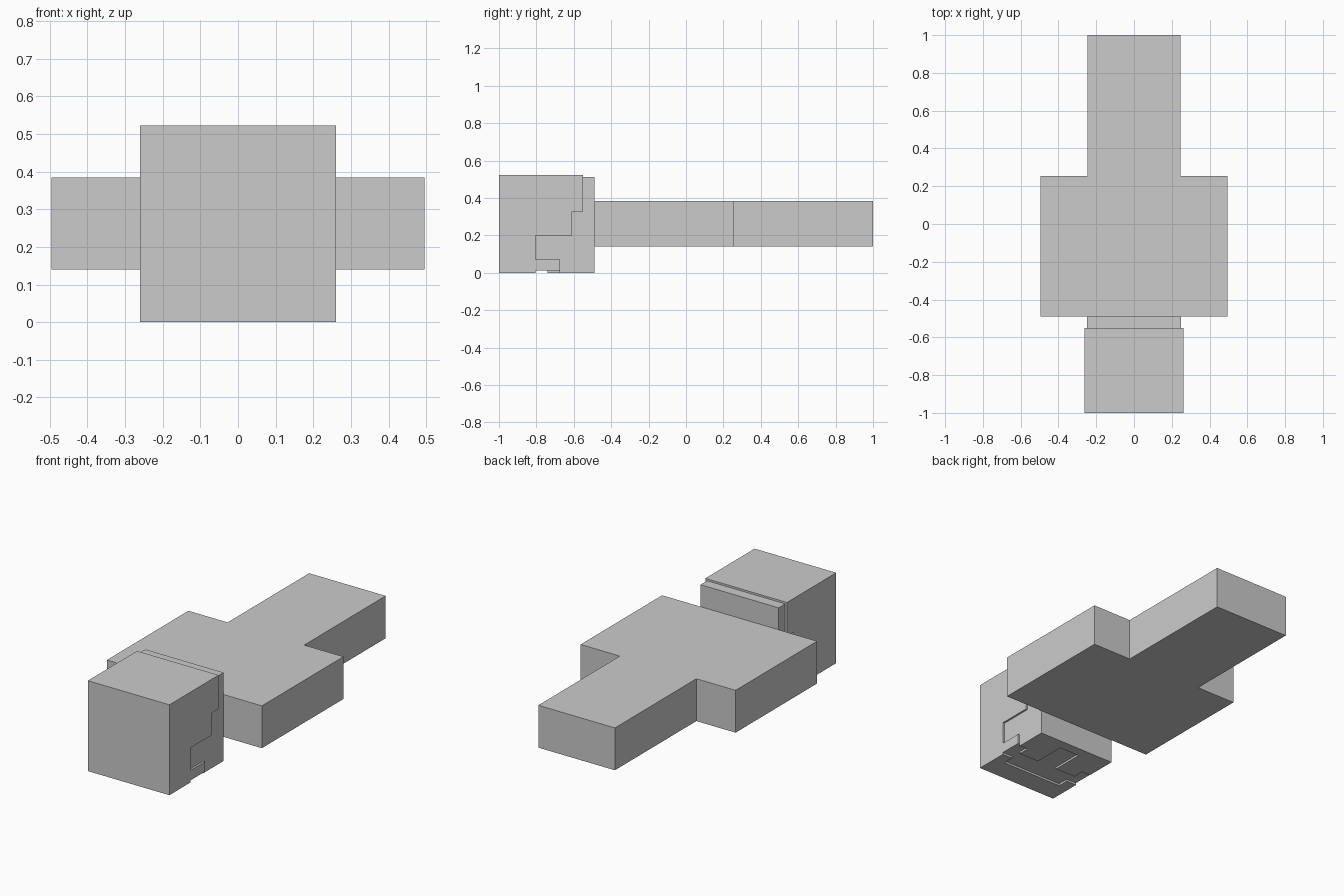
import bpy
import bmesh

if "Cube" in bpy.data.objects:
    bpy.data.objects.remove(bpy.data.objects["Cube"])


def prism(name, outline, axis, low, high):
    """Extrude a closed 2D outline along x (outline in y,z) or z (outline in x,y)."""
    bm = bmesh.new()
    if axis == 'x':
        verts = [bm.verts.new((low, a, b)) for a, b in outline]
        shift = (high - low, 0, 0)
    else:
        verts = [bm.verts.new((a, b, low)) for a, b in outline]
        shift = (0, 0, high - low)
    face = bm.faces.new(verts)
    ext = bmesh.ops.extrude_face_region(bm, geom=[face], use_keep_orig=True)
    moved = [g for g in ext['geom'] if isinstance(g, bmesh.types.BMVert)]
    bmesh.ops.translate(bm, verts=moved, vec=shift)
    bmesh.ops.recalc_face_normals(bm, faces=bm.faces)
    mesh = bpy.data.meshes.new(name)
    bm.to_mesh(mesh)
    bm.free()
    obj = bpy.data.objects.new(name, mesh)
    bpy.context.collection.objects.link(obj)
    return obj


def box(name, x0, x1, y0, y1, z0, z1):
    return prism(name, [(x0, y0), (x1, y0), (x1, y1), (x0, y1)], 'z', z0, z1)


# Flat body: wide upper part with narrower lower part, one clean outline
half = [(0.245, 1.0), (0.245, 0.255), (0.496, 0.255), (0.496, -0.49)]
prism("body", half + [(-x, y) for x, y in reversed(half)], 'z', 0.14, 0.385)

# Inner head block
S, I, T = 0.261, 0.25, 0.012          # shell half width, head half width, base gap
box("head", -I, I, -0.988, -0.49, T, 0.512)

# Stepped side panels of the outer head layer
side = [(-1.0, 0), (-0.805, 0), (-0.805, T), (-0.675, T), (-0.675, 0.07),
        (-0.805, 0.07), (-0.805, 0.2), (-0.61, 0.2), (-0.61, 0.328),
        (-0.55, 0.328), (-0.55, 0.523), (-1.0, 0.523)]
prism("right_side_panel", side, 'x', I, S)
prism("left_side_panel", side, 'x', -S, -I)

# Top and front panels
box("top_panel", -I, I, -1.0, -0.55, 0.512, 0.523)
box("front_panel", -I, I, -1.0, -0.988, 0, 0.512)

# Bottom panel with a shallow notch, plus the loose squares behind it
bottom = [(-I, -0.988), (I, -0.988), (I, -0.805), (0.195, -0.805), (0.195, -0.87),
          (-0.195, -0.87), (-0.195, -0.805), (-I, -0.805)]
prism("bottom_panel", bottom, 'z', 0, T)
for i, (x0, x1, y0, y1) in enumerate([(-0.195, -0.065, -0.74, -0.675),
                                      (0.065, 0.195, -0.74, -0.675),
                                      (-0.25, -0.065, -0.675, -0.49),
                                      (0.065, 0.25, -0.675, -0.49),
                                      (-0.065, 0.065, -0.55, -0.49)]):
    box(f"bottom_patch_{i + 1}", x0, x1, y0, y1, 0, T)
